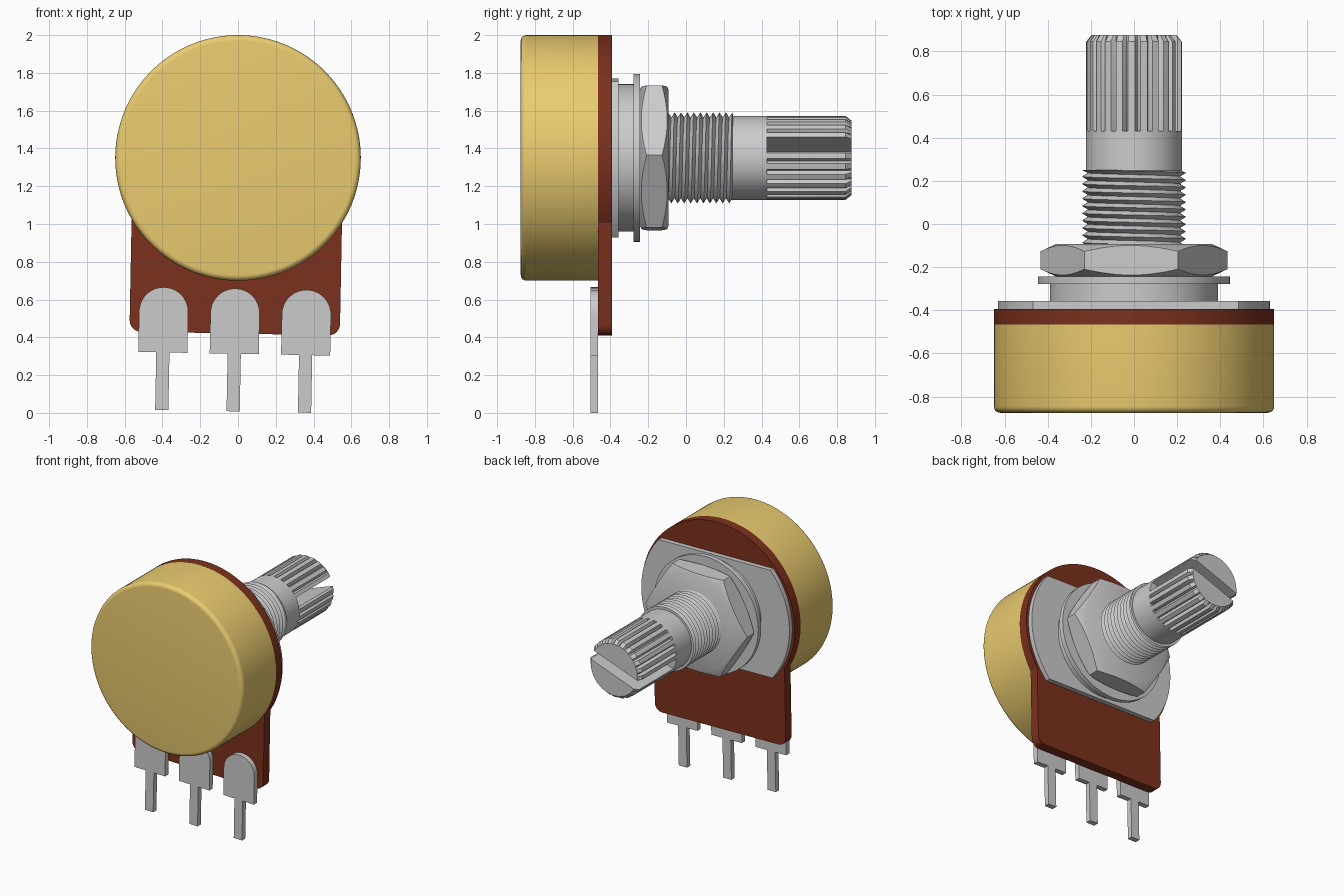
import bpy, bmesh
from math import sin, cos, pi, radians, sqrt

if "Cube" in bpy.data.objects:
    bpy.data.objects.remove(bpy.data.objects["Cube"])

AXIS_Z = 1.35          # height of the shaft axis
TILT = radians(1.1)    # slight roll of the whole part


def material(name, rgb):
    m = bpy.data.materials.new(name)
    m.diffuse_color = (*rgb, 1)
    m.use_nodes = True
    m.node_tree.nodes["Principled BSDF"].inputs["Base Color"].default_value = m.diffuse_color
    return m


gold = material("gold", (0.82, 0.60, 0.16))
brown = material("brown", (0.20, 0.03, 0.012))


def finish(name, bm, mat=None, tilt=TILT):
    bmesh.ops.remove_doubles(bm, verts=bm.verts, dist=1e-5)
    bmesh.ops.recalc_face_normals(bm, faces=bm.faces)
    me = bpy.data.meshes.new(name)
    bm.to_mesh(me)
    bm.free()
    ob = bpy.data.objects.new(name, me)
    bpy.context.collection.objects.link(ob)
    ob.location.z = AXIS_Z
    ob.rotation_euler.y = tilt
    if mat:
        me.materials.append(mat)
    return ob


def skin(name, rings, mat=None, closed=True, tilt=TILT):
    """Join successive rings of points; cap both ends when closed."""
    bm = bmesh.new()
    vs = [[bm.verts.new(p) for p in ring] for ring in rings]
    n = len(rings[0])
    for a, b in zip(vs, vs[1:]):
        for i in range(n if closed else n - 1):
            k = (i + 1) % n
            bm.faces.new((a[i], a[k], b[k], b[i]))
    if closed:
        bm.faces.new(vs[0])
        bm.faces.new(vs[-1])
    return finish(name, bm, mat, tilt)


def lathe(name, profile, mat=None, n=96, tilt=TILT):
    """Revolve (radius, y) points around the shaft axis."""
    return skin(name, [[(r * cos(2 * pi * i / n), y, r * sin(2 * pi * i / n))
                        for i in range(n)] for r, y in profile], mat, tilt=tilt)


def plate(name, outline, y0, y1, mat=None):
    """Extrude an (x, z) outline along y."""
    return skin(name, [[(x, y, z) for x, z in outline] for y in (y0, y1)], mat)


def arc(cx, cz, r, a0, a1, n):
    return [(cx + r * cos(radians(a0 + (a1 - a0) * i / n)),
             cz + r * sin(radians(a0 + (a1 - a0) * i / n))) for i in range(n + 1)]


def smooth(ob):
    bpy.ops.object.select_all(action='DESELECT')
    ob.select_set(True)
    bpy.context.view_layer.objects.active = ob
    bpy.ops.object.shade_smooth_by_angle(angle=radians(28))


def boolean(ob, cutter, op):
    mod = ob.modifiers.new("cut", 'BOOLEAN')
    mod.operation, mod.object, mod.solver = op, cutter, 'EXACT'
    bpy.context.view_layer.objects.active = ob
    bpy.ops.object.modifier_apply(modifier=mod.name)
    bpy.data.objects.remove(cutter)


# round can with a soft front rim
rim = [(0.62 + 0.03 * sin(a * pi / 12), -0.845 - 0.03 * cos(a * pi / 12)) for a in range(7)]
smooth(lathe("can", rim + [(0.65, -0.465)], gold, 128))

# wafer board: disc with a rounded lower tab
W, BOTTOM, C = 0.557, -0.93, 0.06
meet = 31.03
board = (arc(0, 0, 0.65, -meet, 180 + meet, 96)
         + arc(-W + C, BOTTOM + C, C, 180, 270, 6)
         + arc(W - C, BOTTOM + C, C, 270, 360, 6))
smooth(plate("wafer_board", board, -0.465, -0.393, brown))

# three terminals with round-topped tabs
for side, cx in zip(("left", "middle", "right"), (-0.378, 0, 0.378)):
    outline = (arc(cx, -0.822, 0.13, 0, 180, 20)
               + [(cx - 0.13, -1.037), (cx - 0.035, -1.037), (cx - 0.035, -1.342),
                  (cx + 0.035, -1.342), (cx + 0.035, -1.037), (cx + 0.13, -1.037)])
    smooth(plate("terminal_" + side, outline, -0.505, -0.465))

# mounting plate: disc with flats at top and bottom
flat = 40.9
smooth(plate("mounting_plate", arc(0, 0, 0.63, -flat, flat, 32)
             + arc(0, 0, 0.63, 180 - flat, 180 + flat, 32), -0.393, -0.357))

# boss and washer
smooth(lathe("boss", [(0.39, -0.357), (0.39, -0.278)]))
smooth(lathe("washer", [(0.445, -0.278), (0.445, -0.243)]))

# hex nut chamfered on both ends
NUT_TILT = radians(-2)
nut = lathe("hex_nut", [(0.434, -0.243), (0.434, -0.093)], n=6, tilt=NUT_TILT)
barrel = lathe("nut_chamfer_cutter", [(0.36, -0.244), (0.445, -0.204),
                                      (0.445, -0.132), (0.36, -0.092)], tilt=NUT_TILT)
bpy.context.view_layer.update()
boolean(nut, barrel, 'INTERSECT')
smooth(nut)

# helical threaded bushing over a plain core
PITCH, Y0, Y1, SEG = 0.034, -0.12, 0.25, 64
rings = []
for j in range(-2, int((Y1 - Y0) / PITCH * 2) + 3):
    r = 0.241 if j % 2 else 0.214
    rings.append([(r * cos(2 * pi * i / SEG),
                   min(max(Y0 + PITCH * (j / 2 + i / SEG), Y0), Y1),
                   r * sin(2 * pi * i / SEG)) for i in range(SEG + 1)])
smooth(skin("bushing_thread", rings, closed=False))

# plain shaft
smooth(lathe("shaft", [(0.222, -0.12), (0.222, -0.1), (0.213, -0.1), (0.213, 0.24),
                       (0.222, 0.24), (0.222, 0.43)]))

# splined shaft end with chamfered tip
TEETH = 24
steps = [(0.0, 0.222), (0.27, 0.222), (0.54, 0.222), (0.77, 0.196)]
section = [(2 * pi * (t + f) / TEETH, r) for t in range(TEETH) for f, r in steps]
spline = skin("splined_shaft_end",
              [[(min(r, lim) * cos(a), y, min(r, lim) * sin(a)) for a, r in section]
               for y, lim in ((0.43, 1), (0.845, 1), (0.875, 0.198))])

# split across the spline
s = 0.038
slot = plate("slot_cutter", [(-0.4, -s), (0.4, -s), (0.4, s), (-0.4, s)], 0.4301, 1.0)
slot.rotation_euler.y = radians(-20)
bpy.context.view_layer.update()
boolean(spline, slot, 'DIFFERENCE')
smooth(spline)
